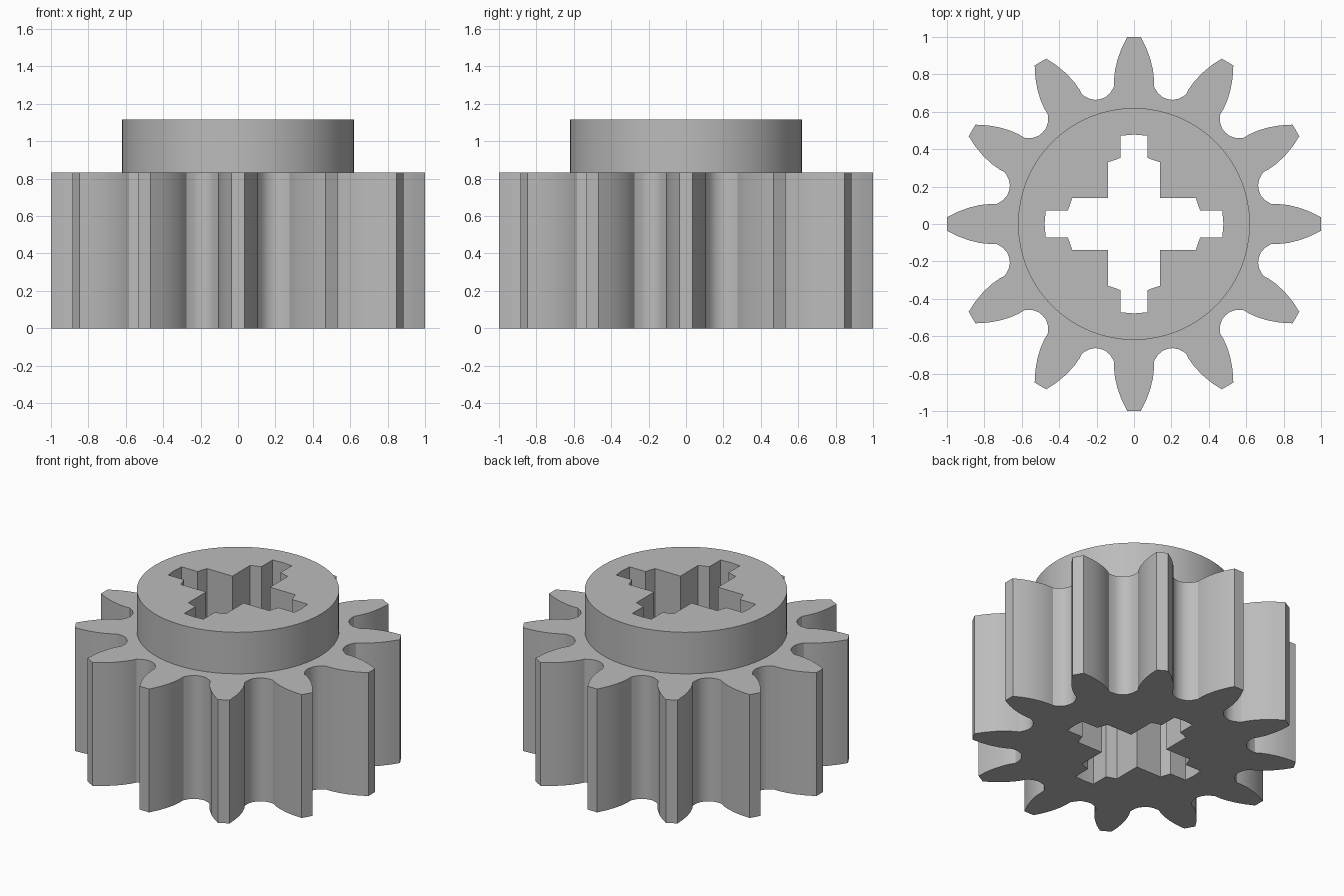
import bpy
import bmesh
import math
from mathutils import Matrix, Vector

cube = bpy.data.objects.get("Cube")
if cube:
    bpy.data.objects.remove(cube, do_unlink=True)

TEETH = 12
GEAR_TOP = 0.834
HUB_TOP = 1.115
HUB_RADIUS = 0.62

grey = bpy.data.materials.new("light grey plastic")
grey.use_nodes = True
grey.diffuse_color = (0.5, 0.5, 0.5, 1)
grey.node_tree.nodes["Principled BSDF"].inputs["Base Color"].default_value = (0.5, 0.5, 0.5, 1)


def repeat_around(points, count):
    """Repeat a run of profile points around the z axis."""
    return [Matrix.Rotation(math.tau * i / count, 2) @ Vector(p)
            for i in range(count) for p in points]


# Tooth pointing along +x: one flank from tip to valley, mirrored for the other
flank = [(1.0, 0.036), (0.94, 0.066), (0.88, 0.088), (0.82, 0.102), (0.77, 0.107),
         (0.735, 0.106), (0.70, 0.128), (0.678, 0.152)]
valley = (0.668, 0.179)
tooth = [(x, -y) for x, y in reversed(flank)] + flank + [valley]
outline = repeat_around(tooth, TEETH)

# Stepped cross bore: one arm along +x, ending in the inner corner
arm = [(0.33, -0.14), (0.353, -0.072), (0.472, -0.072), (0.478, 0),
       (0.472, 0.072), (0.353, 0.072), (0.33, 0.14), (0.14, 0.14)]
bore = repeat_around(arm, 4)

hub_circle = repeat_around([(HUB_RADIUS, 0)], 64)

bm = bmesh.new()


def ring(profile, z):
    return [bm.verts.new((p.x, p.y, z)) for p in profile]


def wall(lower, upper):
    n = len(lower)
    for i in range(n):
        j = (i + 1) % n
        bm.faces.new((lower[i], lower[j], upper[j], upper[i]))


def cap(outer, inner):
    """Fill the flat area between two closed rings."""
    edges = []
    for loop in (outer, inner):
        for a, b in zip(loop, loop[1:] + loop[:1]):
            edges.append(bm.edges.get((a, b)) or bm.edges.new((a, b)))
    bmesh.ops.triangle_fill(bm, use_beauty=True, use_dissolve=False, edges=edges)


# Toothed body, raised hub and through bore as one closed shell
teeth_low, teeth_high = ring(outline, 0), ring(outline, GEAR_TOP)
hub_low, hub_high = ring(hub_circle, GEAR_TOP), ring(hub_circle, HUB_TOP)
bore_low, bore_high = ring(bore, 0), ring(bore, HUB_TOP)
wall(teeth_low, teeth_high)
wall(hub_low, hub_high)
wall(bore_low, bore_high)
cap(teeth_low, bore_low)
cap(teeth_high, hub_low)
cap(hub_high, bore_high)
bmesh.ops.recalc_face_normals(bm, faces=bm.faces)

mesh = bpy.data.meshes.new("gear_wheel")
bm.to_mesh(mesh)
bm.free()
mesh.materials.append(grey)
gear = bpy.data.objects.new("gear_wheel", mesh)
bpy.context.collection.objects.link(gear)

# Smooth the hub and flanks, keep the edges crisp
bpy.ops.object.select_all(action="DESELECT")
gear.select_set(True)
bpy.context.view_layer.objects.active = gear
bpy.ops.object.shade_smooth_by_angle(angle=math.radians(25))
